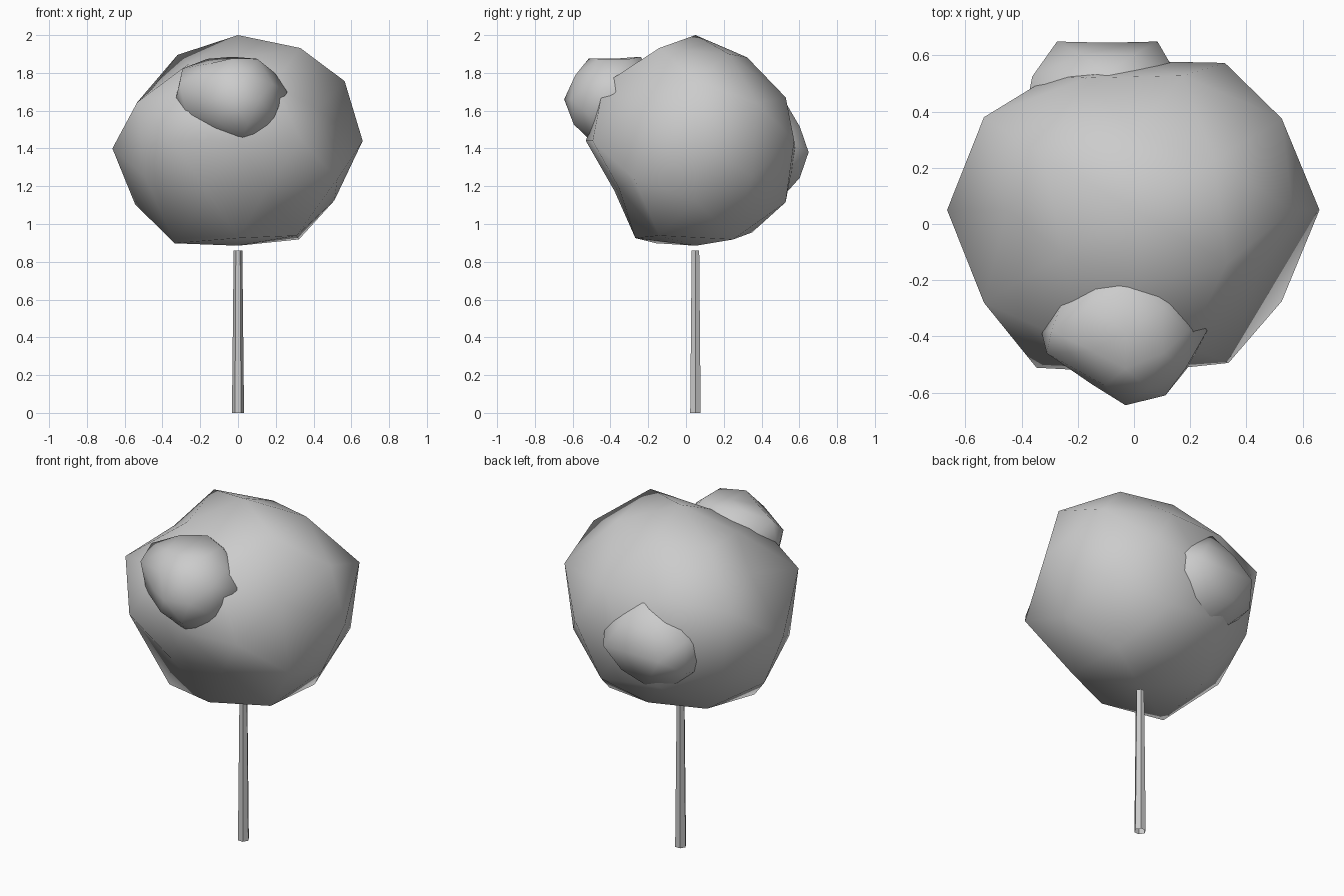
import bpy, bmesh
from mathutils import Vector, Matrix

if "Cube" in bpy.data.objects:
    bpy.data.objects.remove(bpy.data.objects["Cube"])

A, B = 0.526, 0.851           # icosahedron corners
P, Q, R = 0.309, 0.5, 0.809   # edge midpoints


def ico_directions():
    base = []
    for s in (-1, 1):
        base.append((s, 0, 0))
        for t in (-1, 1):
            base.append((0, s * A, t * B))
            for u in (-1, 1):
                base.append((s * Q, t * P, u * R))
    out = []
    for x, y, z in base:
        out += [(x, y, z), (z, x, y), (y, z, x)]
    return [Vector(v).normalized() for v in out]


def finish(name, bm):
    me = bpy.data.meshes.new(name)
    bm.to_mesh(me)
    bm.free()
    ob = bpy.data.objects.new(name, me)
    bpy.context.collection.objects.link(ob)
    return ob


def lump(name, centre, radius, tweaks, scale=(1, 1, 1)):
    """Once-subdivided icosahedron; each tweak is direction, radius, optional shift."""
    bm = bmesh.new()
    for d in ico_directions():
        bm.verts.new(d)
    bmesh.ops.convex_hull(bm, input=bm.verts[:])
    pulls = {v: (radius, (0, 0, 0)) for v in bm.verts}
    for d, r, *shift in tweaks:
        d = Vector(d).normalized()
        v = max(bm.verts, key=lambda v: v.co.dot(d))
        pulls[v] = (r, shift[0] if shift else (0, 0, 0))
    for v, (r, shift) in pulls.items():
        v.co = Vector(centre) + v.co * r * Vector(scale) + Vector(shift)
    bmesh.ops.recalc_face_normals(bm, faces=bm.faces[:])
    for f in bm.faces:
        f.smooth = True
    return finish(name, bm)


# Main foliage
lump("main_foliage", (0, 0.05, 1.44), 0.60, [
    ((1, 0, 0), .66), ((-1, 0, 0), .665, (0, 0, -.04)),
    ((0, 0, 1), .56), ((0, 0, -1), .555),
    ((0, 1, 0), .53, (0, 0, -.05)), ((0, -1, 0), .58),
    ((B, 0, A), .64, (.02, 0, -.02)), ((-B, 0, A), .53),
    ((B, 0, -A), .60), ((-B, 0, -A), .64),
    ((A, B, 0), .615), ((-A, B, 0), .56), ((A, -B, 0), .64), ((-A, -B, 0), .66),
    ((0, A, B), .52), ((0, -A, B), .51), ((0, -A, -B), .605), ((0, A, -B), .57),
    ((Q, -P, R), .62, (.02, 0, -.01)), ((-Q, -P, R), .51),
    ((Q, P, R), .57), ((-Q, P, R), .60, (-.02, 0, -.03)),
    ((P, -R, -Q), .50), ((-P, -R, -Q), .53),
    ((R, Q, P), .65), ((-R, Q, P), .66), ((R, -Q, P), .53), ((R, -Q, -P), .65),
    ((-R, -Q, P), .66), ((-R, -Q, -P), .61),
    ((Q, -P, -R), .62), ((-Q, -P, -R), .67), ((Q, P, -R), .645), ((-Q, P, -R), .60),
    ((P, R, Q), .56, (0, .025, -.05)), ((-P, R, Q), .55, (0, .025, -.05)),
    ((P, R, -Q), .59, (0, 0, -.03)), ((-P, R, -Q), .57),
])

# Small foliage clumps, front and back
lump("front_clump", (-0.03, -0.38, 1.66), 0.265, [
    ((1, 0, 0), .29, (0, 0, .04)), ((-R, -Q, P), .26, (-.07, .05, 0)),
    ((-R, -Q, -P), .24, (-.05, .04, 0)), ((-1, 0, 0), .30), ((-B, 0, A), .31),
    ((-A, -B, 0), .225), ((A, -B, 0), .27), ((0, -A, B), .255), ((0, 0, 1), .215),
    ((0, -A, -B), .25, (.05, 0, 0)), ((Q, -P, R), .265), ((-Q, -P, R), .235),
    ((-Q, -P, -R), .22), ((R, -Q, P), .265), ((R, -Q, -P), .27),
    ((P, -R, Q), .255), ((-P, -R, Q), .24), ((-P, -R, -Q), .235),
])
lump("back_clump", (-0.095, 0.36, 1.38), 0.30, [
    ((A, B, 0), .34), ((-A, B, 0), .34), ((0, 1, 0), .285),
    ((R, Q, P), .315), ((R, Q, -P), .30), ((0, A, B), .33),
    ((-R, Q, P), .33), ((-R, Q, -P), .33),
], (1, 1, 0.9))

# Tapered six-sided trunk, open at both ends
bm = bmesh.new()
bmesh.ops.create_cone(bm, cap_ends=False, segments=6,
                      radius1=0.032, radius2=0.023, depth=0.86)
bmesh.ops.rotate(bm, verts=bm.verts[:], matrix=Matrix.Rotation(0.5236, 3, 'Z'))
bmesh.ops.translate(bm, verts=bm.verts[:], vec=(0, 0.05, 0.43))
finish("trunk", bm)
